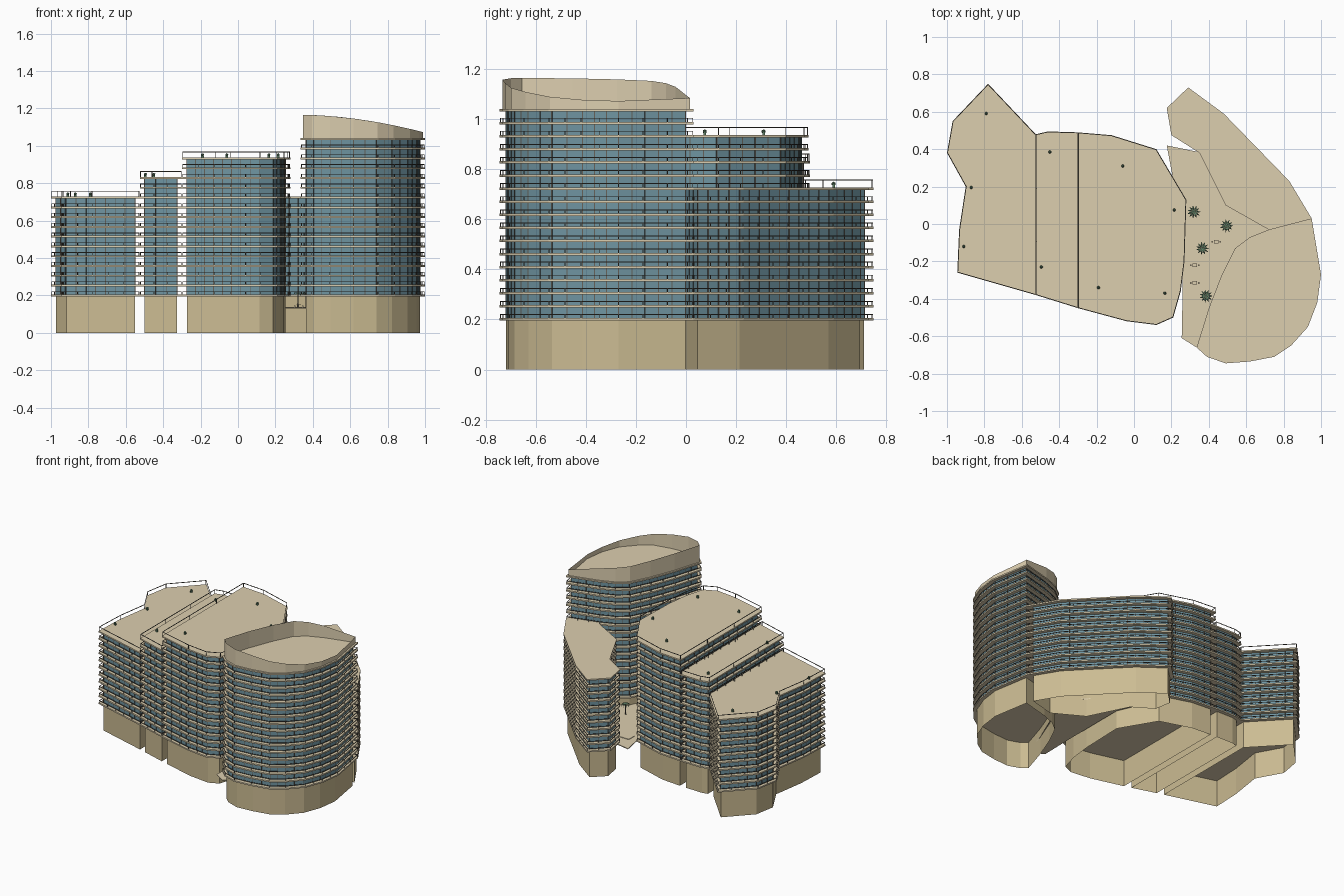
import bpy, bmesh, math
from mathutils import Vector, Matrix

if "Cube" in bpy.data.objects:
    bpy.data.objects.remove(bpy.data.objects["Cube"])

def mat(name, r, g, b):
    m = bpy.data.materials.new(name)
    m.diffuse_color = (r, g, b, 1)
    m.use_nodes = True
    m.node_tree.nodes["Principled BSDF"].inputs["Base Color"].default_value = m.diffuse_color
    return m

TAN = mat("tan_stone", .72, .62, .43)
POD = mat("podium_stone", .60, .50, .29)
GLASS = mat("blue_glass", .16, .30, .36)
DARK = mat("dark_metal", .13, .12, .10)
GREEN = mat("leaf_green", .10, .20, .12)

BASE, STEP, INSET = .2, .0523, .026

def ccw(p):
    area = sum(p[i - 1][0] * p[i][1] - p[i][0] * p[i - 1][1] for i in range(len(p)))
    return [Vector(v) for v in (p if area > 0 else p[::-1])]

def inset(p, d):
    out = []
    for i, v in enumerate(p):
        a, b = (v - p[i - 1]).normalized(), (p[(i + 1) % len(p)] - v).normalized()
        na, nb = Vector((-a.y, a.x)), Vector((-b.y, b.x))
        out.append(v + (na + nb) * (d / max(.35, 1 + na.dot(nb))))
    return out

def finish(bm, name, material):
    me = bpy.data.meshes.new(name)
    bm.to_mesh(me)
    bm.free()
    ob = bpy.data.objects.new(name, me)
    bpy.context.collection.objects.link(ob)
    me.materials.append(material)
    return ob

def walls(bm, p, z0, z1, flip=False):
    top = z1 if callable(z1) else (lambda v: z1)
    lo = [bm.verts.new((v.x, v.y, z0)) for v in p]
    hi = [bm.verts.new((v.x, v.y, top(v))) for v in p]
    for i in range(len(p)):
        f = [lo[i - 1], lo[i], hi[i], hi[i - 1]]
        bm.faces.new(f[::-1] if flip else f)
    return lo, hi

def prism(bm, p, z0, z1):
    lo, hi = walls(bm, p, z0, z1)
    bm.faces.new(lo[::-1])
    bm.faces.new(hi)

def ring(bm, p, width, z0, z1):
    a, b = walls(bm, p, z0, z1)
    c, d = walls(bm, inset(p, width), z0, z1, True)
    for i in range(len(p)):
        bm.faces.new((b[i - 1], b[i], d[i], d[i - 1]))
        bm.faces.new((a[i], a[i - 1], c[i - 1], c[i]))

def box(bm, c, size, ang=0):
    m = Matrix.Translation(c) @ Matrix.Rotation(ang, 4, 'Z') @ Matrix.Diagonal((*size, 1))
    bmesh.ops.create_cube(bm, size=1, matrix=m)

def uprights(bm, p, spacing, w, z0, z1):
    for i in range(len(p)):
        a, d = p[i - 1], p[i] - p[i - 1]
        n = max(1, round(d.length / spacing))
        for k in range(n):
            q = a + d * (k / n)
            box(bm, (q.x, q.y, (z0 + z1) / 2), (w, w, z1 - z0), math.atan2(d.y, d.x))

def building(name, plan, floors, roof_rail):
    p = ccw(plan)
    inner = inset(p, INSET)
    top = BASE + floors * STEP
    # open-bottomed podium
    bm = bmesh.new()
    walls(bm, inner, 0, BASE)
    finish(bm, name + "_podium", POD)
    # glazing and mullions
    bm = bmesh.new()
    walls(bm, inner, BASE, top)
    finish(bm, name + "_glazing", GLASS)
    bm = bmesh.new()
    uprights(bm, inner, .055, .004, BASE, top)
    finish(bm, name + "_mullions", DARK)
    # floor slabs, full at bottom and roof
    bm = bmesh.new()
    for i in range(floors + 1):
        z = BASE + i * STEP
        if i in (0, floors):
            prism(bm, p, z - .005, z + .005)
        else:
            ring(bm, p, INSET + .004, z - .005, z + .005)
    finish(bm, name + "_floor_slabs", TAN)
    # balcony railings
    bm = bmesh.new()
    edge = inset(p, .002)
    for i in range(floors):
        z = BASE + i * STEP
        ring(bm, edge, .003, z + .018, z + .0215)
        uprights(bm, inset(p, .004), .09, .003, z + .005, z + .019)
    if roof_rail:
        ring(bm, edge, .003, top + .032, top + .036)
        uprights(bm, inset(p, .004), .3, .003, top + .005, top + .033)
    finish(bm, name + "_railings", DARK)
    return p, top

left = [(-.78, .75), (-.97, .55), (-1, .38), (-.9, .2), (-.935, -.03), (-.945, -.26),
        (-.525, -.38), (-.525, .48)]
middle = [(-.525, -.38), (-.3, -.45), (-.3, .49), (-.46, .495), (-.525, .48)]
central = [(-.3, -.45), (-.04, -.52), (.12, -.54), (.21, -.5), (.25, -.36), (.27, -.2),
           (.28, .13), (.12, .4), (-.12, .475), (-.3, .49)]
tower = [(.335, -.66), (.39, -.71), (.49, -.745), (.62, -.735), (.75, -.71), (.84, -.65),
         (.93, -.55), (.98, -.42), (1, -.27), (.95, .03), (.72, -.03), (.62, -.07),
         (.54, -.13), (.47, -.27), (.4, -.45)]
rear = [(.175, .62), (.29, .73), (.48, .59), (.83, .23), (.95, .03), (.72, -.03),
        (.49, .1), (.35, .38), (.2, .475)]
building("left_block", left, 10, True)
building("middle_block", middle, 12, True)
building("central_block", central, 14, True)
building("rear_block", rear, 10, False)
tp, ttop = building("tower", tower, 16, False)

# sloping crown on the tower
bm = bmesh.new()
walls(bm, inset(tp, .012), ttop, lambda v: 1.165 - .09 * max(0, (v.x - .345) / .635) ** 1.8)
finish(bm, "tower_crown", TAN)

# thin raised plaza deck between the blocks
DECK = .135
bm = bmesh.new()
prism(bm, ccw([(.175, .42), (.37, .38), (.51, .12), (.74, -.02), (.56, -.14), (.43, -.45),
               (.36, -.65), (.335, -.66), (.255, -.61), (.26, -.36), (.26, .13), (.205, .26)]),
      DECK - .006, DECK)
finish(bm, "plaza_deck", TAN)
bm = bmesh.new()
box(bm, (.305, .27, DECK + .002), (.11, .065, .004))
finish(bm, "plaza_panel", TAN)

# palm trees
for x, y in [(.32, .065), (.495, -.01), (.365, -.13), (.385, -.385)]:
    bm = bmesh.new()
    bmesh.ops.create_cone(bm, segments=6, radius1=.004, radius2=.003, depth=.075, cap_ends=True,
                          matrix=Matrix.Translation((x, y, DECK + .0375)))
    finish(bm, "palm_trunk", DARK)
    bm = bmesh.new()
    for k in range(11):
        a = k * math.tau / 11
        pt = lambda r, s, z: bm.verts.new((x + r * math.cos(a) - s * math.sin(a),
                                           y + r * math.sin(a) + s * math.cos(a), DECK + z))
        c, l, r, t = pt(0, 0, .075), pt(.02, .005, .08), pt(.02, -.005, .08), pt(.036, 0, .066)
        bm.faces.new((c, r, l))
        bm.faces.new((l, r, t))
    finish(bm, "palm_leaves", GREEN)

# tables with two seats
for x, y in [(.44, -.095), (.325, -.22), (.325, -.315)]:
    bm = bmesh.new()
    box(bm, (x, y, DECK + .017), (.026, .018, .003))
    box(bm, (x, y, DECK + .008), (.004, .004, .016))
    for s in (-1, 1):
        box(bm, (x + s * .021, y, DECK + .005), (.009, .009, .01))
    finish(bm, "plaza_table", TAN)

# small roof plants
for n, spots in [(10, [(-.79, .59), (-.87, .195), (-.91, -.12)]), (12, [(-.45, .385), (-.495, -.23)]),
                 (14, [(-.06, .31), (-.19, -.34), (.165, -.37), (.215, .075)])]:
    z = BASE + n * STEP + .005
    for x, y in spots:
        bm = bmesh.new()
        box(bm, (x, y, z + .005), (.014, .01, .01))
        bmesh.ops.create_icosphere(bm, subdivisions=1, radius=.009,
                                   matrix=Matrix.Translation((x, y, z + .014)))
        finish(bm, "roof_plant", GREEN)
